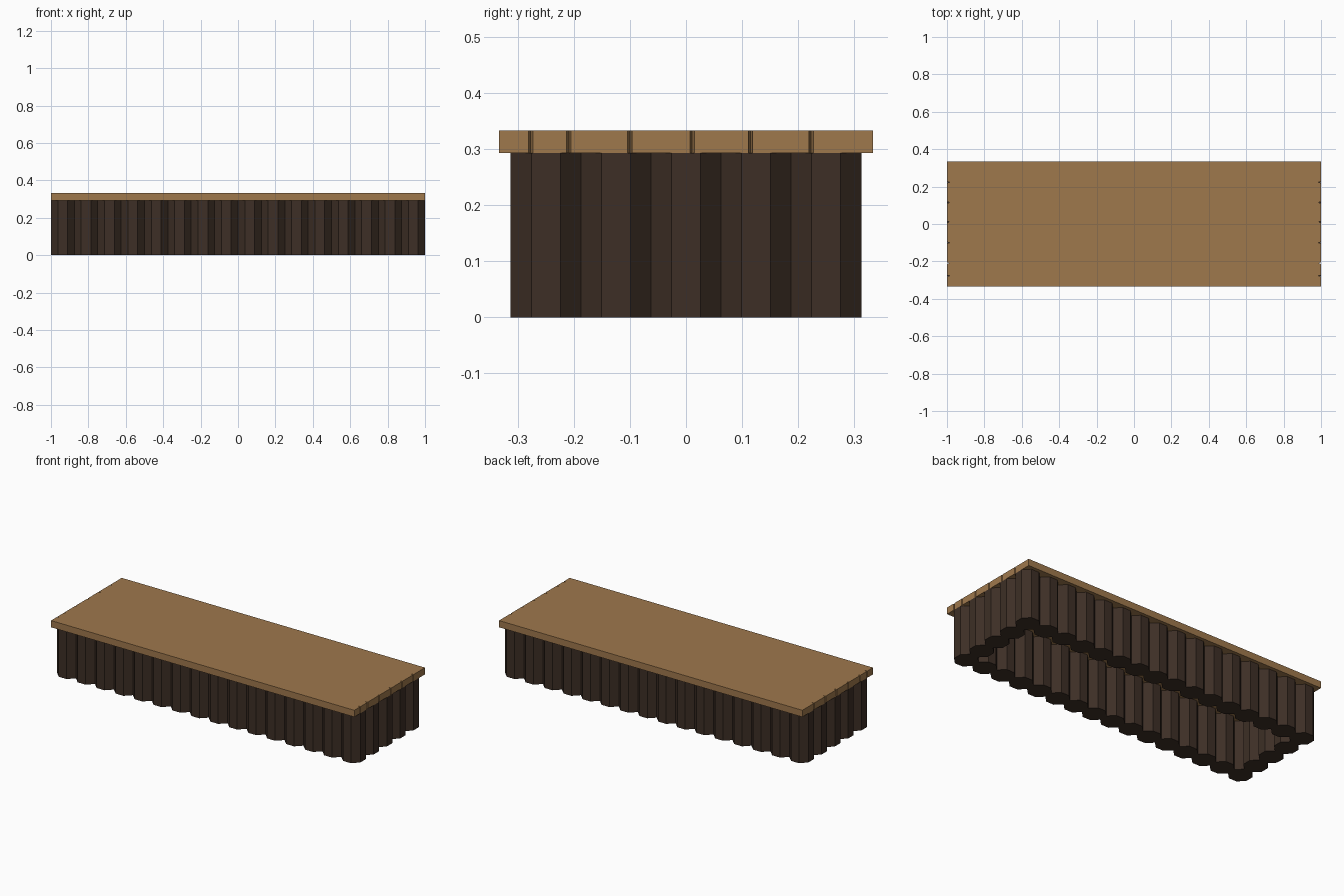
import bpy, bmesh, math

if "Cube" in bpy.data.objects:
    bpy.data.objects.remove(bpy.data.objects["Cube"])

def mat(name, c):
    m = bpy.data.materials.new(name)
    m.diffuse_color = (*c, 1)
    m.use_nodes = True
    m.node_tree.nodes["Principled BSDF"].inputs["Base Color"].default_value = m.diffuse_color
    return m

light_wood = mat("light_wood", (0.345, 0.188, 0.073))
dark_wood = mat("dark_wood", (0.047, 0.028, 0.019))

def finish(bm, name, m):
    bmesh.ops.recalc_face_normals(bm, faces=bm.faces)
    me = bpy.data.meshes.new(name)
    bm.to_mesh(me)
    bm.free()
    me.materials.append(m)
    ob = bpy.data.objects.new(name, me)
    bpy.context.collection.objects.link(ob)
    return ob

DECK_BOTTOM, DECK_TOP = 0.293, 0.333

# Deck slab: outline with small V notches at both ends, extruded upward
notches = [-0.277, -0.209, -0.1, 0.011, 0.115, 0.223]
right = [(1, -0.333)]
for y in notches:
    right += [(1, y - 0.004), (0.985, y), (1, y + 0.004)]
right.append((1, 0.333))
outline = right + [(-x, y) for x, y in reversed(right)]
bm = bmesh.new()
face = bm.faces.new([bm.verts.new((x, y, DECK_BOTTOM)) for x, y in outline])
ext = bmesh.ops.extrude_face_region(bm, geom=[face], use_keep_orig=True)
top = [v for v in ext["geom"] if isinstance(v, bmesh.types.BMVert)]
bmesh.ops.translate(bm, verts=top, vec=(0, 0, DECK_TOP - DECK_BOTTOM))
finish(bm, "deck_slab", light_wood)

# Octagonal posts standing side by side around the edge
S = 0.125
R = S / 2 / math.cos(math.pi / 8)

def post(name, x, y):
    bm = bmesh.new()
    bmesh.ops.create_cone(bm, cap_ends=True, segments=8, radius1=R, radius2=R, depth=DECK_BOTTOM)
    # flats face the axes
    for v in bm.verts:
        a = math.atan2(v.co.y, v.co.x)
        k = math.floor(a / (math.pi / 4) + 0.25)
        a = (k + 0.5) * math.pi / 4
        v.co.x, v.co.y = R * math.cos(a), R * math.sin(a)
    ob = finish(bm, name, dark_wood)
    ob.location = (x, y, DECK_BOTTOM / 2)

for i in range(16):
    x = -0.9375 + i * S
    post(f"front_post_{i}", x, -0.25)
    post(f"back_post_{i}", x, 0.25)
for j in range(3):
    y = -0.125 + j * S
    post(f"left_post_{j}", -0.9375, y)
    post(f"right_post_{j}", 0.9375, y)
